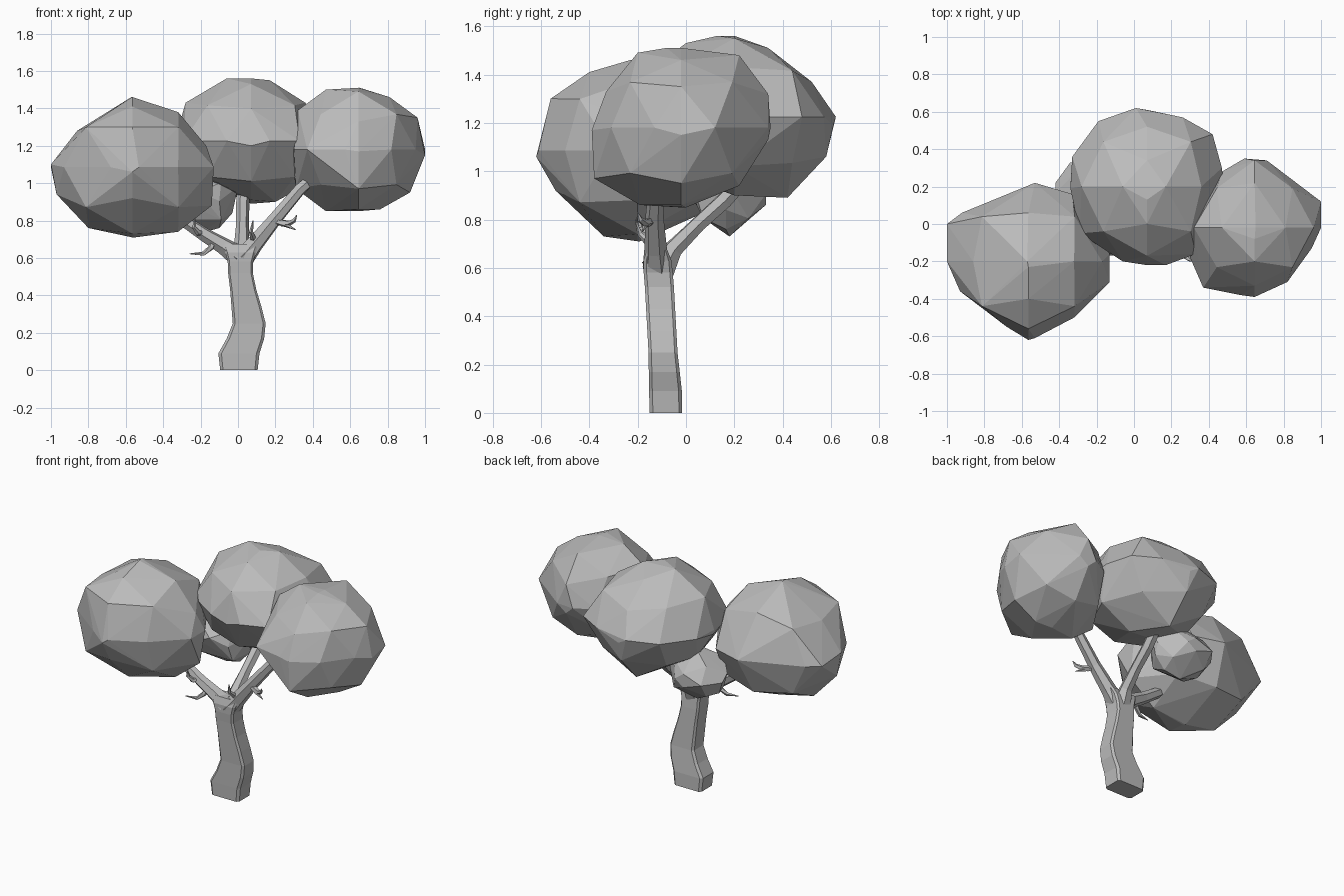
import bpy, bmesh
from itertools import product
from mathutils import Vector, Euler

cube = bpy.data.objects.get("Cube")
if cube:
    bpy.data.objects.remove(cube, do_unlink=True)

grey = bpy.data.materials.new("plain_grey")
grey.use_nodes = True
grey.diffuse_color = (0.5, 0.5, 0.5, 1)
grey.node_tree.nodes["Principled BSDF"].inputs["Base Color"].default_value = (0.5, 0.5, 0.5, 1)


def finish(name, bm):
    bmesh.ops.recalc_face_normals(bm, faces=bm.faces)
    mesh = bpy.data.meshes.new(name)
    bm.to_mesh(mesh)
    bm.free()
    mesh.materials.append(grey)
    obj = bpy.data.objects.new(name, mesh)
    bpy.context.collection.objects.link(obj)
    return obj


def skin(name, rings):
    """Bridge a stack of equal rings and cap both ends."""
    bm = bmesh.new()
    loops = [[bm.verts.new(p) for p in ring] for ring in rings]
    n = len(loops[0])
    for a, b in zip(loops, loops[1:]):
        for i in range(n):
            j = (i + 1) % n
            bm.faces.new((a[i], a[j], b[j], b[i]))
    bm.faces.new(loops[0][::-1])
    bm.faces.new(loops[-1])
    return finish(name, bm)


def tube(name, path, radii, sides):
    """Tapered faceted tube along a path."""
    pts = [Vector(p) for p in path]
    rings = []
    for i, p in enumerate(pts):
        d = (pts[min(i + 1, len(pts) - 1)] - pts[max(i - 1, 0)]).normalized()
        u = d.cross(Vector((0.3, 1, 0.1))).normalized()
        v = d.cross(u)
        turn = [Euler((0, 0, 6.28319 * (k + 0.5) / sides)).to_matrix() @ Vector((1, 0, 0))
                for k in range(sides)]
        rings.append([p + (u * t.x + v * t.y) * radii[i] for t in turn])
    return skin(name, rings)


def foliage(name, front, side, top):
    """Faceted mass: hull around three crossing profiles and eight corner points."""
    spans = []
    for values in ([p[0] for p in front + top],
                   [p[0] for p in side] + [p[1] for p in top],
                   [p[1] for p in front + side]):
        spans.append((min(values), max(values)))
    mid = [(lo + hi) / 2 for lo, hi in spans]
    half = [(hi - lo) / 2 for lo, hi in spans]
    points = [(x, mid[1], z) for x, z in front]
    points += [(mid[0], y, z) for y, z in side]
    points += [(x, y, mid[2]) for x, y in top]
    points += [[m + s * h * 0.57 for m, s, h in zip(mid, signs, half)]
               for signs in product((-1, 1), repeat=3)]
    bm = bmesh.new()
    for p in points:
        bm.verts.new(p)
    bmesh.ops.convex_hull(bm, input=bm.verts)
    bmesh.ops.delete(bm, geom=[v for v in bm.verts if not v.link_faces], context='VERTS')
    return finish(name, bm)


# Trunk: wavy stack of chamfered sections (z, centre x, centre y, half x, half y)
section = [(1, -.8), (1, .8), (.85, 1), (-.85, 1), (-1, .8), (-1, -.8), (-.85, -1), (.85, -1)]
levels = [(0, .005, -.083, .1, .067), (.09, .005, -.085, .11, .068),
          (.17, .04, -.09, .1, .064), (.25, .06, -.095, .088, .06),
          (.34, .045, -.1, .08, .06), (.43, .028, -.105, .07, .06),
          (.52, .013, -.11, .066, .06), (.58, .013, -.115, .068, .06),
          (.63, .013, -.118, .082, .058), (.675, .013, -.12, .1, .042)]
skin("trunk", [[(cx + px * hx, cy + py * hy, z) for px, py in section]
               for z, cx, cy, hx, hy in levels])

# Main branches
tube("right_branch", [(.0, -.12, .61), (-.08, -.125, .665), (-.18, -.13, .725),
                      (-.29, -.13, .8), (-.42, -.14, .9)], [.06, .046, .038, .033, .03], 6)
tube("left_branch", [(.03, -.12, .6), (.09, -.125, .675), (.2, -.13, .81),
                     (.33, -.12, .965), (.46, -.1, 1.08)], [.06, .048, .038, .033, .03], 6)
tube("back_branch", [(.015, -.1, .6), (.02, -.05, .68), (.024, .05, .78),
                     (.025, .16, .88), (.03, .24, .97)], [.06, .04, .034, .036, .034], 6)

# Twigs
twigs = {
    "right_twig": [(-.13, -.13, .7), (-.145, -.15, .655), (-.185, -.165, .622), (-.26, -.18, .622)],
    "right_twig_spur": [(-.19, -.13, .735), (-.215, -.17, .735), (-.235, -.19, .765), (-.23, -.2, .81)],
    "left_twig": [(.17, -.13, .79), (.22, -.15, .79), (.26, -.17, .775), (.31, -.18, .75)],
    "left_twig_spur": [(.23, -.155, .788), (.27, -.17, .785), (.3, -.19, .8), (.315, -.2, .83)],
    "inner_twig": [(.09, -.13, .69), (.08, -.16, .71), (.07, -.19, .74), (.08, -.21, .8)],
}
for name, path in twigs.items():
    tube(name, path, [.02, .016, .012, .002], 5)

# Foliage masses: front (x, z), side (y, z) and top (x, y) profiles
foliage("right_foliage",
        [(-1, 1.1), (-.86, 1.28), (-.57, 1.46), (-.32, 1.38), (-.17, 1.2),
         (-.14, .88), (-.32, .74), (-.55, .71), (-.8, .76), (-.97, .94)],
        [(-.62, 1.06), (-.56, 1.3), (-.4, 1.41), (-.23, 1.46), (.06, 1.35),
         (.2, 1.1), (.1, .84), (-.19, .71), (-.34, .73), (-.54, .92)],
        [(-1, 0), (-.92, .06), (-.53, .22), (-.33, .16), (-.13, -.16),
         (-.13, -.31), (-.32, -.5), (-.53, -.61), (-.68, -.55), (-.93, -.36)])
foliage("middle_foliage",
        [(-.34, 1.2), (-.28, 1.43), (-.06, 1.56), (.17, 1.55), (.36, 1.43),
         (.48, 1.2), (.42, 1.02), (.2, .9), (.05, .93), (-.22, 1.02)],
        [(-.22, 1.2), (-.17, 1.4), (0, 1.53), (.13, 1.56), (.34, 1.51),
         (.52, 1.37), (.61, 1.19), (.58, 1.06), (.42, .89), (.2, .91), (-.1, 1.01)],
        [(.01, .62), (-.19, .55), (-.33, .36), (-.34, .19), (-.29, -.05),
         (-.06, -.2), (.17, -.22), (.33, -.16), (.47, .3), (.42, .48), (.26, .57)])
foliage("left_foliage",
        [(.47, 1.5), (.65, 1.51), (.81, 1.46), (.96, 1.35), (1, 1.15), (.92, .95),
         (.76, .86), (.47, .85), (.31, .97), (.29, 1.12), (.32, 1.39)],
        [(-.39, 1.17), (-.38, .97), (-.19, .86), (0, .85), (.22, .94), (.34, 1.13),
         (.34, 1.32), (.22, 1.48), (-.08, 1.51), (-.2, 1.49), (-.33, 1.33)],
        [(1, .12), (.95, -.13), (.82, -.31), (.57, -.38), (.37, -.34),
         (.3, -.18), (.29, 0), (.47, .28), (.59, .35), (.71, .34)])
foliage("small_foliage",
        [(-.42, .95), (-.36, .8), (-.22, .74), (-.1, .76), (-.03, .84), (0, .98), (-.2, 1.08)],
        [(.0, .95), (.08, .82), (.18, .73), (.33, .86), (.33, .95), (.2, 1.08)],
        [(-.42, .22), (-.34, .33), (-.15, .33), (-.02, .2), (-.1, .04), (-.3, .02)])
